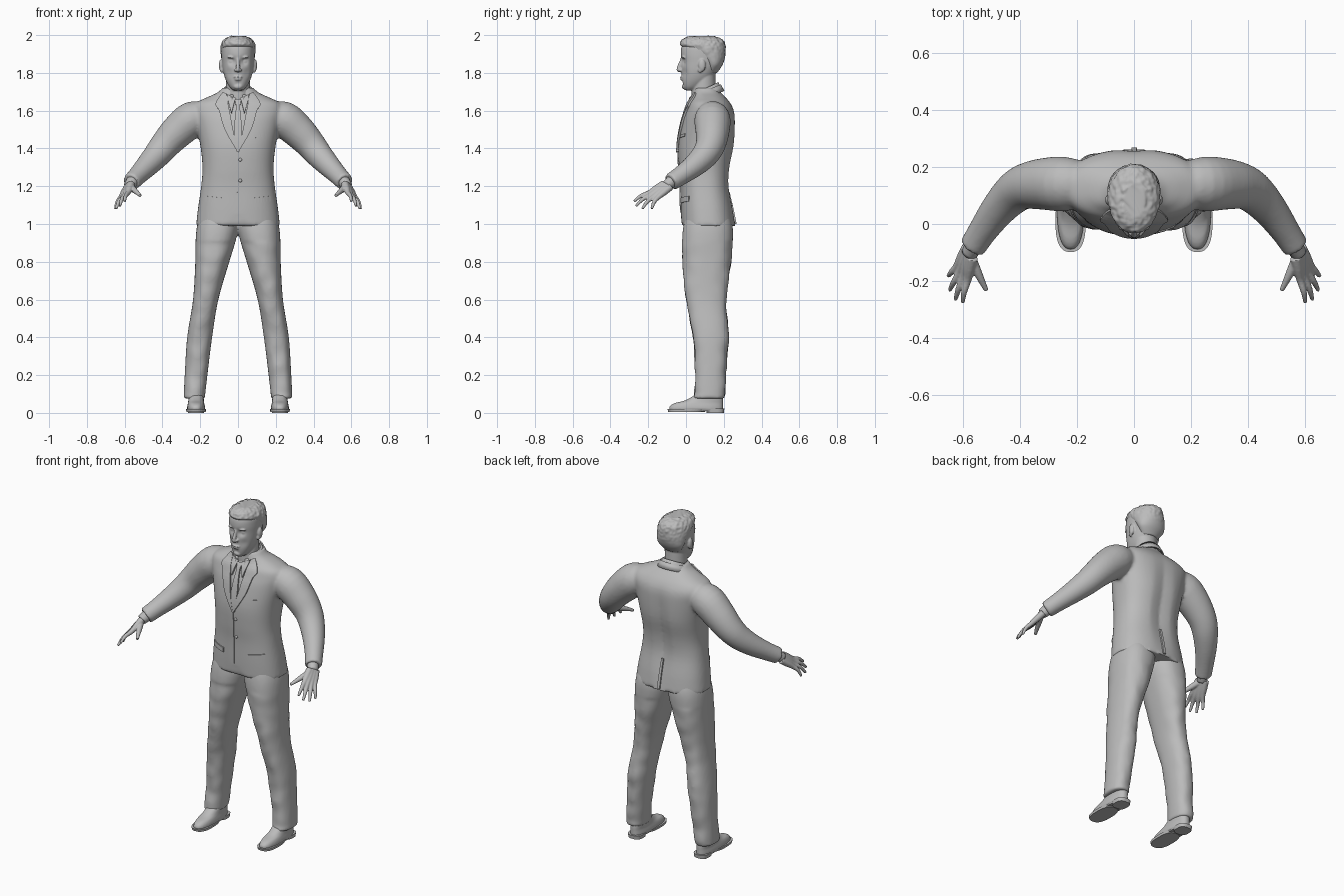
import bpy, bmesh, math
from mathutils import Vector, noise
from mathutils.bvhtree import BVHTree

if "Cube" in bpy.data.objects:
    bpy.data.objects.remove(bpy.data.objects["Cube"])

grey = bpy.data.materials.new("plain grey")
grey.use_nodes = True
grey.diffuse_color = (0.5, 0.5, 0.5, 1)
grey.node_tree.nodes["Principled BSDF"].inputs["Base Color"].default_value = (0.5, 0.5, 0.5, 1)


def smooth_rings(rows, steps):
    """Catmull-Rom interpolation of rows of numbers."""
    out = []
    for i in range(len(rows) - 1):
        a, b, c, d = (rows[max(0, min(len(rows) - 1, i + k))] for k in (-1, 0, 1, 2))
        for s in range(steps):
            t = s / steps
            out.append([q + t * ((r - p) + t * (2*p - 5*q + 4*r - w + t * (3*(q - r) + w - p))) / 2
                        for p, q, r, w in zip(a, b, c, d)])
    return out + [list(rows[-1])]


def skin(bm, rings):
    """Bridge rings of points and cap the ends."""
    loops = [[bm.verts.new(p) for p in ring] for ring in rings]
    n = len(loops[0])
    for a, b in zip(loops, loops[1:]):
        for i in range(n):
            bm.faces.new((a[i], a[(i + 1) % n], b[(i + 1) % n], b[i]))
    bm.faces.new(loops[0])
    bm.faces.new(loops[-1])


def column(bm, rows, side=1, power=2.0, n=48, steps=4):
    """Upright body from rows of z, centre x, half width, front y, back y."""
    rings = []
    for z, cx, hw, yf, yb in smooth_rings(rows, steps):
        ring = []
        for i in range(n):
            a = 2 * math.pi * i / n
            c, s = (math.copysign(abs(f) ** (2 / power), f) for f in (math.cos(a), math.sin(a)))
            ring.append((side * (cx + hw * c), (yf + yb) / 2 + (yb - yf) / 2 * s, z))
        rings.append(ring)
    skin(bm, rings)


def tube(bm, rows, side=1, n=20, steps=4):
    """Round limb from rows of x, y, z, radius."""
    rows = smooth_rings(rows, steps)
    pts = [Vector((side * r[0], r[1], r[2])) for r in rows]
    rings = []
    for i, p in enumerate(pts):
        q = (pts[min(i + 1, len(pts) - 1)] - pts[max(i - 1, 0)]).to_track_quat('Z', 'Y')
        rings.append([p + q @ Vector((math.cos(a), math.sin(a), 0)) * rows[i][3]
                      for a in (2 * math.pi * k / n for k in range(n))])
    skin(bm, rings)


def ball(bm, centre, size):
    made = bmesh.ops.create_uvsphere(bm, u_segments=16, v_segments=10, radius=1)["verts"]
    bmesh.ops.scale(bm, vec=size, verts=made)
    bmesh.ops.translate(bm, vec=centre, verts=made)


def dent(bm, centre, radius, depth):
    """Push the surface back along y around a point."""
    for v in bm.verts:
        v.co.y += depth * math.exp(-((v.co - Vector(centre)).length / radius) ** 2)


def finish(bm, name, voxel=0, soften=0, thick=0, smooth=True):
    bmesh.ops.recalc_face_normals(bm, faces=bm.faces)
    mesh = bpy.data.meshes.new(name)
    bm.to_mesh(mesh)
    bm.free()
    ob = bpy.data.objects.new(name, mesh)
    bpy.context.collection.objects.link(ob)
    if voxel:
        m = ob.modifiers.new("fuse", 'REMESH')
        m.mode, m.voxel_size = 'VOXEL', voxel
    if soften:
        m = ob.modifiers.new("soften", 'SMOOTH')
        m.factor, m.iterations = 0.5, soften
    if thick:
        m = ob.modifiers.new("thickness", 'SOLIDIFY')
        m.thickness, m.offset = thick, 0
    dg = bpy.context.evaluated_depsgraph_get()
    ob.data = bpy.data.meshes.new_from_object(ob.evaluated_get(dg))
    ob.modifiers.clear()
    ob.data.materials.clear()
    ob.data.materials.append(grey)
    if smooth:
        ob.data.shade_smooth()
    return ob


# Jacket: torso with spine groove and cutaway hem, fused with both sleeves
bm = bmesh.new()
column(bm, [(.99, 0, .222, -.025, .262), (1.08, 0, .212, -.028, .25), (1.2, 0, .195, -.03, .23),
            (1.3, 0, .188, -.038, .235), (1.42, 0, .2, -.04, .258), (1.54, 0, .225, -.02, .262),
            (1.6, 0, .24, 0, .255), (1.64, 0, .225, .015, .235), (1.67, 0, .165, .035, .21),
            (1.695, 0, .11, .04, .185), (1.72, 0, .082, .045, .17)], power=2.4, n=80)
for v in bm.verts:
    x, y, z = v.co
    if y > .18 and z < 1.64:
        v.co.y -= .016 * max(0, 1 - abs(x) / .07) * math.sin(math.pi * (z - .99) / .65)
    if y < .05 and z < 1.05:
        v.co.z += .05 * max(0, 1 - abs(x) / .07) * (1.05 - z) / .06
for s in (1, -1):
    tube(bm, [(.15, .14, 1.57, .07), (.24, .14, 1.555, .095), (.32, .14, 1.49, .09),
              (.385, .13, 1.42, .079), (.43, .1, 1.365, .071), (.48, .045, 1.31, .061),
              (.53, -.025, 1.258, .051), (.565, -.08, 1.222, .047)], s, n=28)
jacket = finish(bm, "jacket", .009, 4)
tree = BVHTree.FromPolygons([v.co for v in jacket.data.vertices],
                            [p.vertices for p in jacket.data.polygons])


def patch(name, left, right, off=.008, facing=1):
    """Thin cloth strip between two x, z edges, laid on the jacket."""
    bm = bmesh.new()
    grid = []
    for l, r in zip(smooth_rings(left, 6), smooth_rings(right, 6)):
        row = []
        for k in range(7):
            x, z = (l[j] + (r[j] - l[j]) * k / 6 for j in (0, 1))
            hit = tree.ray_cast(Vector((x, -facing, z)), Vector((0, facing, 0)))[0]
            y = hit.y if hit else .05
            row.append(bm.verts.new((x, y - facing * off / 2, z)))
        grid.append(row)
    for a, b in zip(grid, grid[1:]):
        for k in range(6):
            bm.faces.new((a[k], a[k + 1], b[k + 1], b[k]))
    finish(bm, name, thick=off, smooth=False)


# Lapels and shirt collar points, mirrored
for s, side in ((1, "left"), (-1, "right")):
    flip = lambda pts: [(s * x, z) for x, z in pts]
    patch(side + "_lapel", flip([(.08, 1.695), (.118, 1.635), (.1, 1.6), (.07, 1.5), (.005, 1.385)]),
          flip([(.06, 1.69), (.052, 1.635), (.045, 1.6), (.026, 1.5), (-.002, 1.378)]), .011)
    patch(side + "_shirt_collar_point", flip([(.056, 1.685), (.052, 1.65), (.036, 1.59)]),
          flip([(.012, 1.665), (.02, 1.64), (.033, 1.588)]), .012)
    patch(side + "_pocket_flap", flip([(.17, 1.148), (.17, 1.12)]),
          flip([(.08, 1.138), (.08, 1.11)]), .006)

# Tie, breast pocket, front edge and back vent
patch("tie", [(-.018, 1.66), (-.011, 1.615), (-.02, 1.5), (-.008, 1.385)],
      [(.018, 1.66), (.011, 1.615), (.02, 1.5), (.008, 1.385)], .01)
patch("breast_pocket", [(.085, 1.47), (.085, 1.455)], [(.145, 1.48), (.145, 1.465)], .004)
patch("front_edge", [(-.008, 1.38), (-.014, 1.06)], [(0, 1.38), (-.006, 1.06)], .005)
patch("back_vent", [(-.008, 1.17), (-.008, 1.0)], [(.006, 1.17), (.01, 1.0)], .008, -1)

# Jacket buttons
bm = bmesh.new()
for z in (1.34, 1.23):
    y = tree.ray_cast(Vector((.012, -1, z)), Vector((0, 1, 0)))[0].y
    ball(bm, (.012, y, z), (.009, .005, .009))
finish(bm, "buttons")

# Collars: tilted bands around the neck, higher at the back
for name, radius, top, drop in (("jacket_collar", .088, 1.738, .035), ("shirt_collar", .074, 1.75, .04)):
    bm = bmesh.new()
    rows = []
    for i in range(33):
        a = math.radians(-70 + 320 * i / 32)
        tilt = .035 * (math.sin(a) - 1)
        rows.append([bm.verts.new((math.cos(a) * r, .1 + math.sin(a) * r, z + tilt))
                     for r, z in ((radius - .006, top), (radius + .012, top - drop))])
    for a, b in zip(rows, rows[1:]):
        bm.faces.new((a[0], a[1], b[1], b[0]))
    finish(bm, name, thick=.007)

# Trousers: two fused legs with slight folds
bm = bmesh.new()
for s in (1, -1):
    column(bm, [(.075, .232, .056, .04, .205), (.2, .222, .06, .05, .212), (.4, .203, .066, .035, .225),
                (.6, .171, .067, 0, .215), (.8, .136, .09, -.018, .238), (.92, .117, .107, -.02, .248),
                (1.0, .106, .109, -.012, .245), (1.08, .1, .09, .01, .22)], s, 2.3, steps=10)
for v in bm.verts:
    if .1 < v.co.z < .9:
        v.co.y += .007 * noise.noise(v.co * 14)
finish(bm, "trousers", .009, 4)

# Shoes, soles and heels
for s, side in ((1, "left"), (-1, "right")):
    bm = bmesh.new()
    column(bm, [(.015, .222, .048, -.09, .196), (.035, .222, .047, -.086, .196), (.052, .222, .043, -.06, .196),
                (.068, .222, .041, .0, .196), (.11, .222, .04, .07, .19)], s, 2.4)
    finish(bm, side + "_shoe", .006, 3)
    bm = bmesh.new()
    column(bm, [(.006, .222, .051, -.094, .1), (.02, .222, .053, -.098, .12)], s, 2.6)
    column(bm, [(0, .222, .042, .11, .2), (.022, .222, .045, .105, .203)], s, 2.8)
    column(bm, [(.01, .222, .042, .02, .17), (.022, .222, .044, .02, .17)], s, 2.8)
    finish(bm, side + "_sole", smooth=False)

# Hands with fingers, and shirt cuffs
for s, side in ((1, "left"), (-1, "right")):
    bm = bmesh.new()
    tube(bm, [(.555, -.07, 1.23, .034), (.578, -.104, 1.202, .028)], s)
    finish(bm, side + "_shirt_cuff")
    bm = bmesh.new()
    wrist = Vector((.575, -.1, 1.205))
    fingers = [((.582, -.195, 1.165), (.6, -.275, 1.12)), ((.597, -.185, 1.155), (.625, -.265, 1.095)),
               ((.61, -.168, 1.146), (.645, -.232, 1.08)), ((.62, -.147, 1.142), (.65, -.182, 1.08))]
    for i, (base, tip) in enumerate(fingers):
        base, tip = Vector(base), Vector(tip)
        start = wrist + Vector((.006, .012, -.005)) * (i - 1.5)
        mid = (base + tip) / 2 + Vector((.004, -.004, .006))
        tube(bm, [(*start, .02), (*((start + base) / 2), .018), (*base, .0135),
                  (*mid, .0105), (*tip, .007)], s, 14)
    tube(bm, [(.572, -.115, 1.2, .018), (.552, -.16, 1.182, .016), (.533, -.2, 1.165, .012),
              (.517, -.232, 1.15, .008)], s, 14)
    finish(bm, side + "_hand", .004, 2)

# Head: skull and jaw with carved sockets, then nose, brows, lips, ears and neck
bm = bmesh.new()
column(bm, [(1.708, 0, .026, -.006, .05), (1.728, 0, .046, -.017, .09), (1.765, 0, .066, -.022, .135),
            (1.81, 0, .079, -.024, .165), (1.86, 0, .085, -.025, .19), (1.9, 0, .087, -.028, .2),
            (1.94, 0, .084, -.022, .198), (1.97, 0, .068, 0, .178), (1.988, 0, .04, .035, .14)],
       power=2.15, n=96, steps=6)
dent(bm, (0, -.02, 1.742), .014, .006)
for s in (1, -1):
    dent(bm, (s * .034, -.02, 1.862), .02, .016)
    dent(bm, (s * .045, -.01, 1.80), .025, .006)
    ball(bm, (s * .034, .003, 1.861), (.016, .012, .011))
    ball(bm, (s * .033, -.012, 1.883), (.024, .012, .007))
    ball(bm, (s * .012, -.03, 1.815), (.009, .011, .008))
    ball(bm, (s * .09, .085, 1.84), (.011, .019, .033))
    ball(bm, (s * .086, .075, 1.815), (.009, .012, .015))
tube(bm, [(0, -.018, 1.88, .009), (0, -.03, 1.85, .009), (0, -.04, 1.82, .011), (0, -.03, 1.808, .008)])
ball(bm, (0, -.021, 1.778), (.024, .011, .005))
ball(bm, (0, -.02, 1.766), (.02, .011, .006))
ball(bm, (0, -.008, 1.727), (.024, .014, .014))
column(bm, [(1.64, 0, .07, .03, .165), (1.7, 0, .064, .03, .158), (1.8, 0, .064, .04, .155)])
finish(bm, "head", .0045, 2)

# Hair: short ruffled cap
bm = bmesh.new()
column(bm, [(1.8, 0, .05, .1, .165), (1.84, 0, .08, .1, .192), (1.88, 0, .089, .065, .206),
            (1.92, 0, .092, .01, .21), (1.945, 0, .091, -.028, .209), (1.965, 0, .083, -.029, .202),
            (1.983, 0, .065, -.012, .18), (1.995, 0, .04, .02, .14)], n=96, steps=6)
for v in bm.verts:
    lift = max(0, min(1, (v.co.z - 1.86) / .1))
    v.co += (v.co - Vector((0, .09, 1.88))).normalized() * .007 * lift * noise.noise(v.co * 70)
finish(bm, "hair", .0045, 1)
